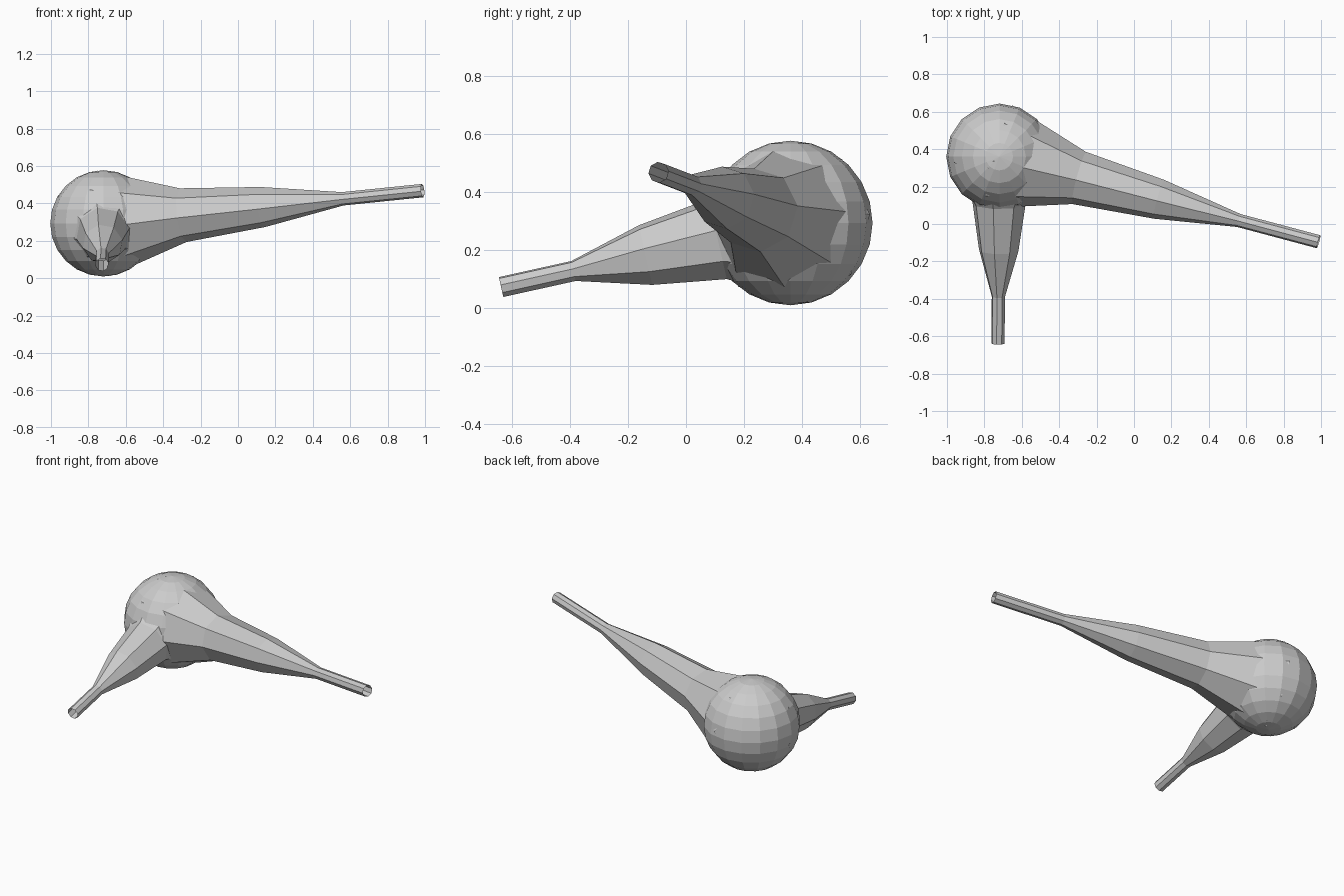
import bpy, bmesh, math
from mathutils import Vector

if "Cube" in bpy.data.objects:
    bpy.data.objects.remove(bpy.data.objects["Cube"])

CENTRE = Vector((-0.72, 0.36, 0.293))
RADII = [0.285, 0.145, 0.108, 0.036, 0.036]   # evenly spaced rings, ball centre to tip
SIDES = 8


def branch(name, tip, phase):
    """Open tapered tube running from the ball centre to its tip."""
    tip = Vector(tip)
    axis = (tip - CENTRE).normalized()
    side = axis.cross(Vector((0, 0, 1))).normalized()
    up = side.cross(axis)
    bm = bmesh.new()
    rings = []
    for i, r in enumerate(RADII):
        c = CENTRE.lerp(tip, i / (len(RADII) - 1))
        ring = []
        for k in range(SIDES):
            a = 2 * math.pi * k / SIDES + phase
            ring.append(bm.verts.new(c + r * (math.cos(a) * up + math.sin(a) * side)))
        rings.append(ring)
    for a, b in zip(rings, rings[1:]):
        for k in range(SIDES):
            n = (k + 1) % SIDES
            bm.faces.new((a[k], a[n], b[n], b[k]))
    bmesh.ops.recalc_face_normals(bm, faces=bm.faces)
    mesh = bpy.data.meshes.new(name)
    bm.to_mesh(mesh)
    bm.free()
    bpy.context.collection.objects.link(bpy.data.objects.new(name, mesh))


# Faceted round body
bpy.ops.mesh.primitive_uv_sphere_add(segments=16, ring_count=12, radius=0.284, location=CENTRE)
bpy.context.object.name = "round_body"

# Two tapered branches with open ends
branch("long_branch", (0.987, -0.095, 0.468), math.radians(6))
branch("short_branch", (-0.727, -0.638, 0.072), math.radians(12))
